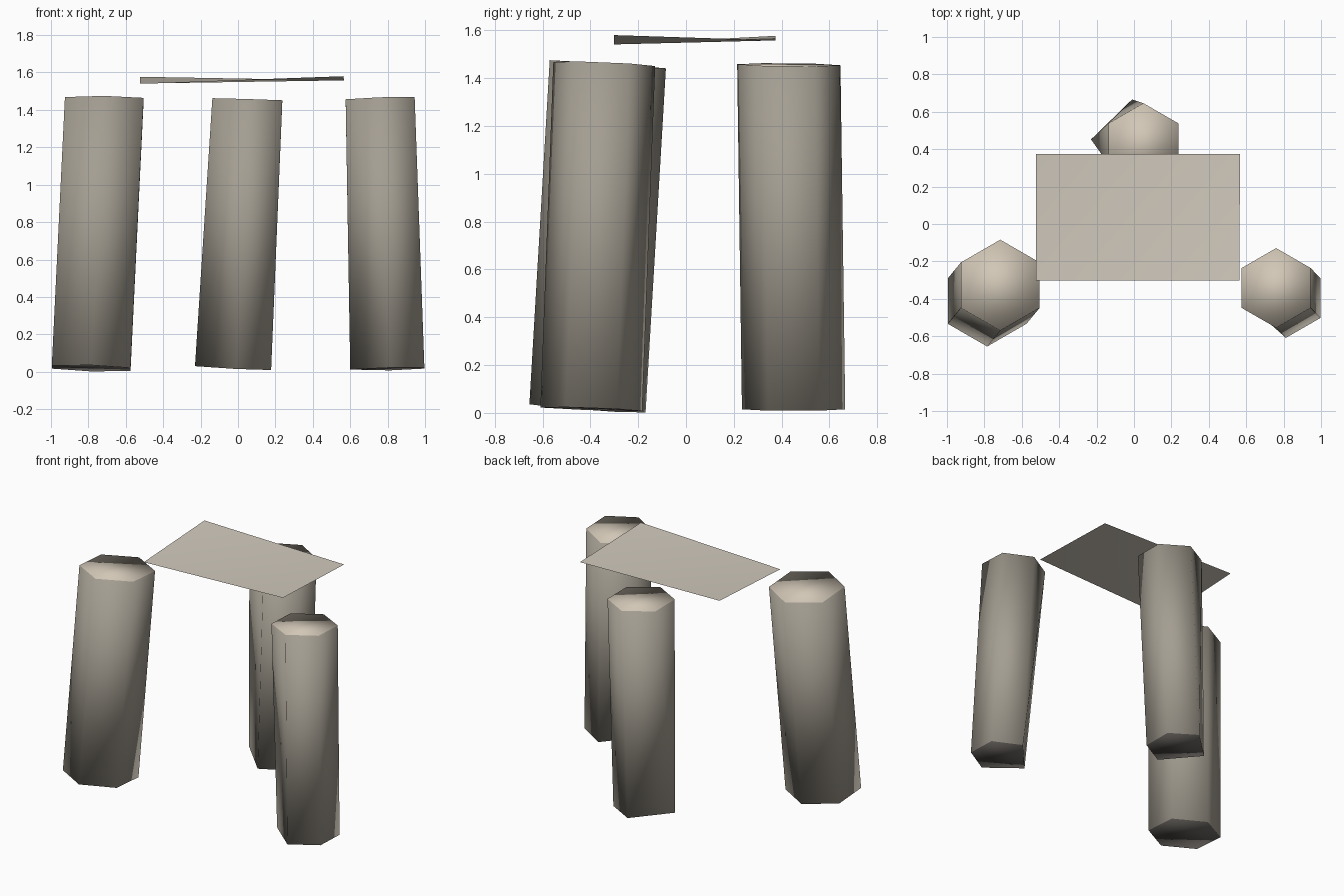
import bpy, bmesh, math
from mathutils import Vector

if "Cube" in bpy.data.objects:
    bpy.data.objects.remove(bpy.data.objects["Cube"])


def material(name, r, g, b):
    m = bpy.data.materials.new(name)
    m.diffuse_color = (r, g, b, 1)
    m.use_nodes = True
    m.node_tree.nodes["Principled BSDF"].inputs["Base Color"].default_value = m.diffuse_color
    return m


# Weathered stone: pale on top, darker on the sides, darkest underneath
SIDE = material("stone_side", 0.37, 0.34, 0.285)
TOP = material("stone_top", 0.64, 0.57, 0.47)
UNDER = material("stone_underside", 0.12, 0.11, 0.10)
SLAB = material("stone_slab", 0.64, 0.59, 0.51)


def finish(name, bm, mats):
    bmesh.ops.recalc_face_normals(bm, faces=bm.faces[:])
    me = bpy.data.meshes.new(name)
    bm.to_mesh(me)
    bm.free()
    for m in mats:
        me.materials.append(m)
    for p in me.polygons:
        p.use_smooth = True
    ob = bpy.data.objects.new(name, me)
    bpy.context.collection.objects.link(ob)


def hexagon(center, r, sx, sy):
    # six points, one corner towards +y, on a plane with slopes sx, sy
    pts = []
    for i in range(6):
        a = math.radians(30 + 60 * i)
        dx, dy = r * math.cos(a), r * math.sin(a)
        pts.append(Vector(center) + Vector((dx, dy, sx * dx + sy * dy)))
    return pts


def pillar(name, bottom, top, r, slope_b, slope_t, weld=None):
    lo = hexagon(bottom, r, *slope_b)
    hi = hexagon(top, r, *slope_t)
    bm = bmesh.new()
    vh = [bm.verts.new(p) for p in hi]
    if weld:  # two bottom corners collapsed into one
        (i, j), point = weld
        v = bm.verts.new(point)
        vl = [v if k in (i, j) else bm.verts.new(lo[k]) for k in range(6)]
    else:
        vl = [bm.verts.new(p) for p in lo]
    for k in range(6):
        n = (k + 1) % 6
        ring = [vl[k], vl[n], vh[n], vh[k]]
        bm.faces.new(list(dict.fromkeys(ring)))
    bm.faces.new(vh).material_index = 1
    bm.faces.new(list(dict.fromkeys(vl))).material_index = 2
    finish(name, bm, (SIDE, TOP, UNDER))


# Three leaning standing stones
pillar("left_stone", (-0.785, -0.412, 0.019), (-0.715, -0.327, 1.458), 0.243,
       (-0.03, -0.07), (-0.01, -0.07))
pillar("right_stone", (0.812, -0.396, 0.015), (0.76, -0.342, 1.459), 0.213,
       (0.03, -0.035), (0.035, -0.04), ((2, 3), (0.6, -0.42, 0.012)))
pillar("back_stone", (-0.01, 0.45, 0.015), (0.05, 0.43, 1.456), 0.216,
       (-0.03, 0.0), (-0.03, -0.01), ((2, 3), (-0.23, 0.452, 0.03)))

# Thin, slightly twisted slab face on top
bm = bmesh.new()
lf, rf, rb, lb = [bm.verts.new(p) for p in (
    (-0.525, -0.302, 1.541), (0.563, -0.302, 1.58),
    (0.567, 0.375, 1.558), (-0.525, 0.375, 1.577))]
bm.faces.new((lf, rf, rb))
bm.faces.new((lf, rb, lb))
finish("cap_slab", bm, (SLAB,))
